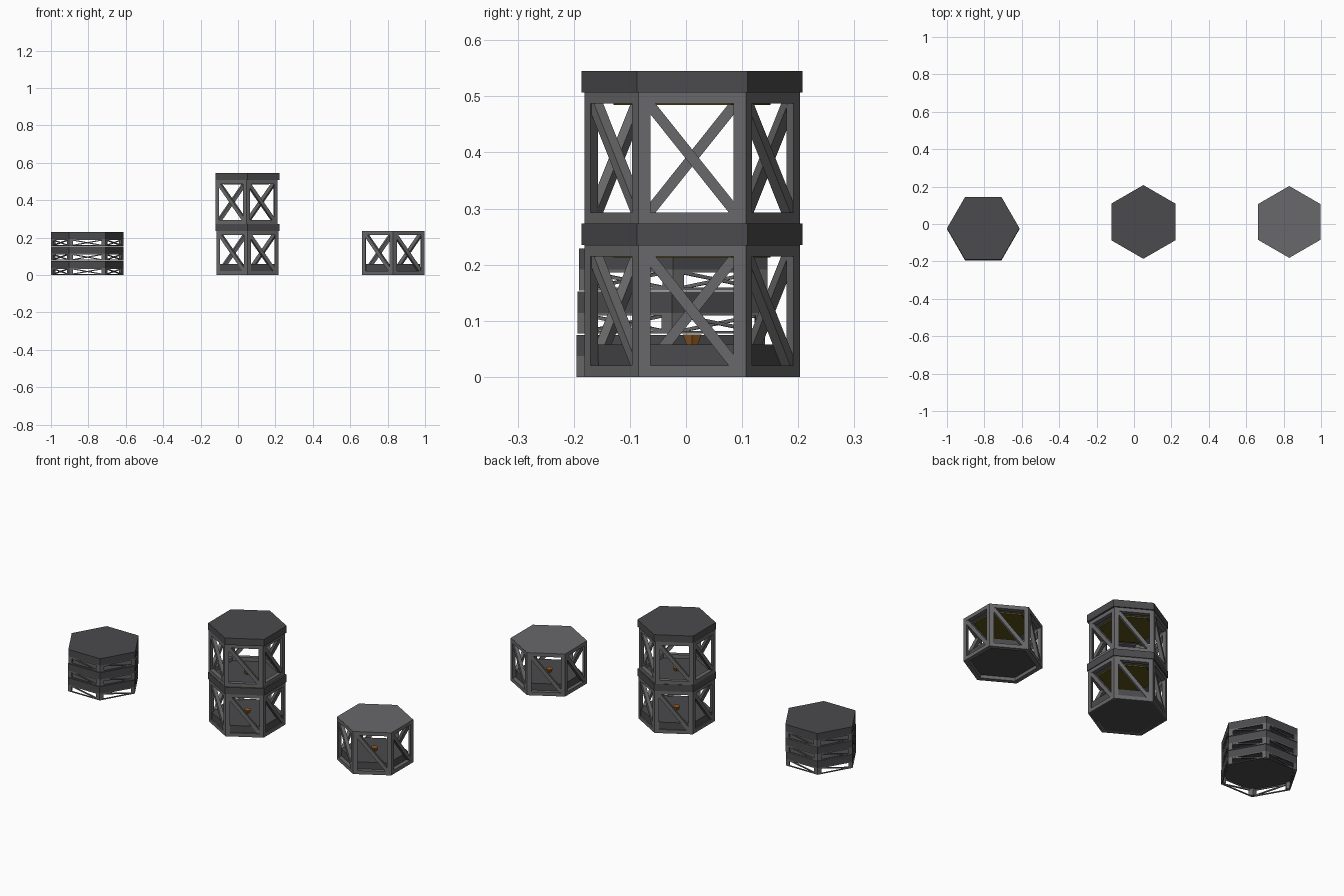
import bpy, math
from mathutils import Vector, Matrix

if "Cube" in bpy.data.objects:
    bpy.data.objects.remove(bpy.data.objects["Cube"])


def material(name, rgb):
    m = bpy.data.materials.new(name)
    m.diffuse_color = (*rgb, 1)
    m.use_nodes = True
    m.node_tree.nodes["Principled BSDF"].inputs["Base Color"].default_value = m.diffuse_color
    return m


DARK = material("dark_grey", (0.07, 0.07, 0.075))
STEEL = material("steel_grey", (0.14, 0.14, 0.145))
OLIVE = material("olive", (0.10, 0.08, 0.01))
ORANGE = material("orange", (0.30, 0.11, 0.02))


def hexagon(r, rot):
    return [Vector((r * math.cos(rot + i * math.pi / 3),
                    r * math.sin(rot + i * math.pi / 3))) for i in range(6)]


def prism(pts, z0, z1, verts, faces):
    b, n = len(verts), len(pts)
    verts += [(p.x, p.y, z) for z in (z0, z1) for p in pts]
    faces += [tuple(b + i for i in reversed(range(n))), tuple(b + n + i for i in range(n))]
    faces += [(b + i, b + (i + 1) % n, b + n + (i + 1) % n, b + n + i) for i in range(n)]


def ring(r0, r1, rot, z0, z1, verts, faces):
    b = len(verts)
    for r, z in ((r1, z0), (r1, z1), (r0, z1), (r0, z0)):
        verts += [(p.x, p.y, z) for p in hexagon(r, rot)]
    for k in range(4):
        for i in range(6):
            j, l = (i + 1) % 6, (k + 1) % 4
            faces.append((b + k * 6 + i, b + k * 6 + j, b + l * 6 + j, b + l * 6 + i))


def bar(p, q, normal, w, d, verts, faces):
    ax = (q - p).normalized()
    u, v = ax.cross(normal).normalized() * w / 2, normal * d / 2
    b = len(verts)
    verts += [tuple(e + s * u + t * v) for e in (p, q)
              for s, t in ((-1, -1), (1, -1), (1, 1), (-1, 1))]
    faces += [(b, b + 1, b + 2, b + 3), (b + 7, b + 6, b + 5, b + 4)]
    faces += [(b + i, b + 4 + i, b + 4 + (i + 1) % 4, b + (i + 1) % 4) for i in range(4)]


def finish(name, verts, faces, loc, mat):
    me = bpy.data.meshes.new(name)
    me.from_pydata(verts, [], faces)
    me.materials.append(mat)
    ob = bpy.data.objects.new(name, me)
    ob.location = loc
    bpy.context.collection.objects.link(ob)
    return ob


def plate(name, loc, r, rot, h, mat=DARK):
    v, f = [], []
    prism(hexagon(r, rot), 0, h, v, f)
    return finish(name, v, f, loc, mat)


def frame(name, loc, r, rot, h, rail, post, brace):
    v, f = [], []
    # bottom and top rails
    ring(r - rail * 1.3, r, rot, 0, rail, v, f)
    ring(r - rail * 1.3, r, rot, h - rail, h, v, f)
    pts = hexagon(r, rot)
    for i, c in enumerate(pts):
        nxt, prv = pts[(i + 1) % 6], pts[i - 1]
        # corner post
        inner = c * (1 - post * 1.1 / r)
        prism([c, c + (nxt - c).normalized() * post, inner,
               c + (prv - c).normalized() * post], 0, h, v, f)
        # single diagonal brace per face
        n = ((c + nxt) / 2).normalized()
        e = (nxt - c).normalized() * post * .7
        a, b = c + e - n * brace * .6, nxt - e - n * brace * .6
        bar(Vector((a.x, a.y, h - rail * .8)), Vector((b.x, b.y, rail * .8)),
            Vector((n.x, n.y, 0)), brace, brace, v, f)
    return finish(name, v, f, loc, STEEL)


def knob(name, loc):
    v, f = [], []
    prism(hexagon(0.012, 0), 0, 0.018, v, f)
    for i in range(6, 12):
        v[i] = (v[i][0] * 1.6, v[i][1] * 1.6, v[i][2])
    return finish(name, v, f, loc, ORANGE)


UP = math.pi / 6


def module(tag, x, y, z, h):
    frame(tag + "_frame", (x, y, z), 0.192, UP, h, 0.02, 0.022, 0.019)
    plate(tag + "_ceiling", (x, y, z + h - 0.015), 0.19, UP, 0.0152, STEEL)
    plate(tag + "_ceiling_pad", (x, y, z + h - 0.022), 0.14, UP, 0.008, OLIVE)


# central tower of two modules
TX, TY = 0.05, 0.011
plate("tower_base", (TX, TY, 0), 0.185, UP, 0.058)
knob("tower_base_knob", (TX, TY, 0.058))
module("tower_lower", TX, TY, 0, 0.235)
plate("tower_middle_plate", (TX, TY, 0.235), 0.197, UP, 0.038)
knob("tower_middle_knob", (TX, TY, 0.273))
module("tower_upper", TX - 0.005, TY, 0.273, 0.234)
plate("tower_top_plate", (TX, TY, 0.507), 0.197, UP, 0.038)

# single module on the right
plate("single_base", (0.828, 0.011, 0.018), 0.168, UP, 0.04)
knob("single_knob", (0.828, 0.011, 0.058))
module("single", 0.83, 0.011, 0, 0.235)

# folded stack on the left
for k in range(3):
    z = k * 0.077
    loc = (-0.806, -0.023 - 0.002 * (2 - k))
    frame(f"folded_frame_{k}", (*loc, z), 0.194, 0, 0.037, 0.005, 0.022, 0.006)
    plate(f"folded_plate_{k}", (*loc, z + 0.037), 0.194, 0, 0.038)
